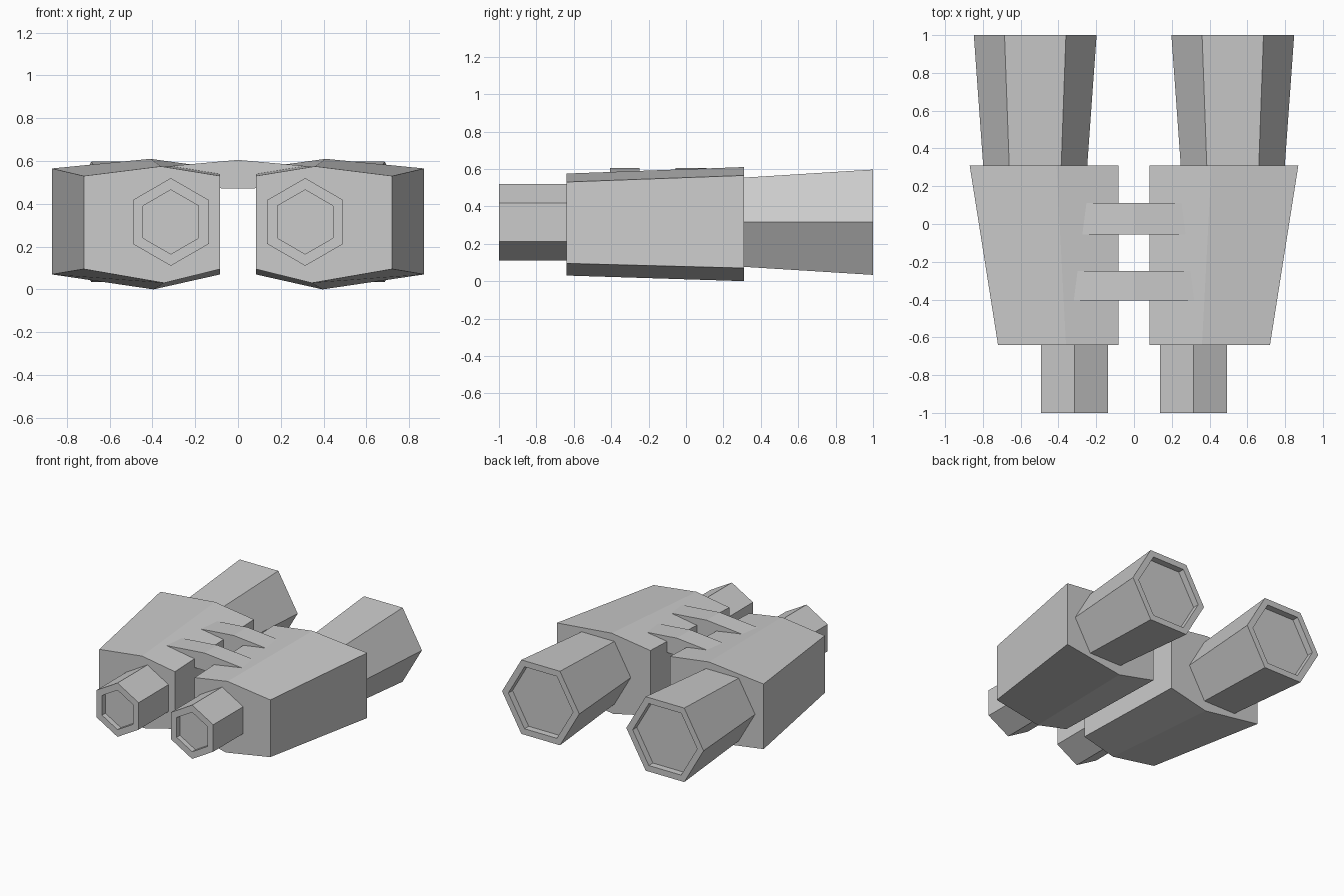
import bpy
from math import sin, cos, pi

old = bpy.data.objects.get("Cube")
if old:
    bpy.data.objects.remove(old, do_unlink=True)

grey = bpy.data.materials.new("matte grey")
grey.use_nodes = True
colour = (0.6, 0.6, 0.6, 1)
grey.diffuse_color = colour
grey.node_tree.nodes["Principled BSDF"].inputs["Base Color"].default_value = colour


def loft(name, sections):
    """Skin a closed solid through matching rings of points."""
    n = len(sections[0])
    verts = [p for ring in sections for p in ring]
    faces = [tuple(reversed(range(n))), tuple(range(len(verts) - n, len(verts)))]
    for s in range(len(sections) - 1):
        for i in range(n):
            j = (i + 1) % n
            faces.append((s * n + i, s * n + j, (s + 1) * n + j, (s + 1) * n + i))
    mesh = bpy.data.meshes.new(name)
    mesh.from_pydata(verts, [], faces)
    mesh.materials.append(grey)
    obj = bpy.data.objects.new(name, mesh)
    bpy.context.collection.objects.link(obj)
    # Consistent outward normals
    import bmesh
    bm = bmesh.new()
    bm.from_mesh(mesh)
    bmesh.ops.recalc_face_normals(bm, faces=bm.faces)
    bm.to_mesh(mesh)
    bm.free()
    return obj


def hexagon(x, y, radius, turn):
    return [(x + radius * cos(turn + i * pi / 3), y,
             0.315 + radius * sin(turn + i * pi / 3)) for i in range(6)]


def body_ring(side, y, outer, ridge, top, shoulder, hip, bottom):
    inner = 0.083
    profile = [(inner, hip), (ridge - 0.015, bottom), (outer, hip),
               (outer, shoulder), (ridge, top), (inner, shoulder)]
    return [(side * x, y, z) for x, z in profile]


for side, label in ((1, "left"), (-1, "right")):
    # Six-sided body, widening toward the back
    loft(label + "_body", [
        body_ring(side, -0.64, 0.72, 0.36, 0.575, 0.53, 0.095, 0.03),
        body_ring(side, 0.31, 0.87, 0.41, 0.61, 0.565, 0.07, 0.0)])
    # Eyepiece tube with a recessed lens
    x = side * 0.314
    loft(label + "_eyepiece", [
        hexagon(x, y, r, pi / 6)
        for y, r in ((-0.62, 0.205), (-1, 0.205), (-1, 0.15), (-0.96, 0.15))])
    # Flared objective barrel with a recessed lens
    x = side * 0.523
    loft(label + "_objective", [
        hexagon(x, y, r, 0)
        for y, r in ((0.29, 0.274), (1, 0.325), (1, 0.272), (0.95, 0.272))])

# Two peaked bridges joining the bodies
for name, front, back, reach in (("front_bridge", -0.405, -0.248, 0.34),
                                 ("rear_bridge", -0.055, 0.11, 0.29)):
    edge = 0.605 - reach * 0.09
    profile = [(-reach, edge), (0, 0.605), (reach, edge),
               (reach, edge - 0.1), (0, 0.472), (-reach, edge - 0.1)]
    loft(name, [[(x, y, z) for x, z in profile] for y in (front, back)])
